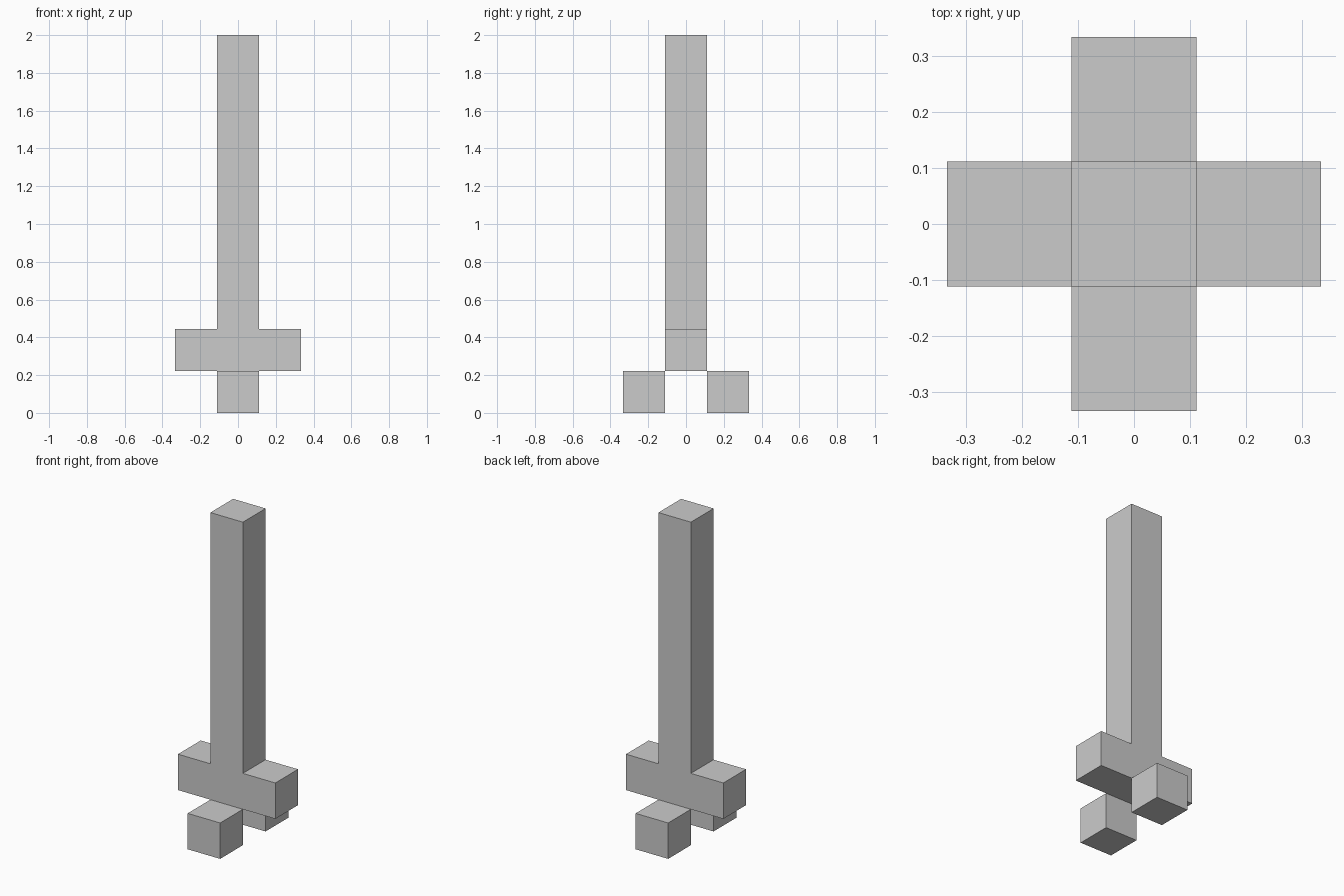
import bpy
import bmesh

if "Cube" in bpy.data.objects:
    bpy.data.objects.remove(bpy.data.objects["Cube"])

U = 2 / 9      # one block
H = U / 2


def extrude_profile(name, points, y0, y1):
    """Extrude an x-z outline from y0 to y1."""
    bm = bmesh.new()
    face = bm.faces.new([bm.verts.new((x, y0, z)) for x, z in points])
    res = bmesh.ops.extrude_face_region(bm, geom=[face])
    verts = [g for g in res["geom"] if isinstance(g, bmesh.types.BMVert)]
    bmesh.ops.translate(bm, verts=verts, vec=(0, y1 - y0, 0))
    bmesh.ops.recalc_face_normals(bm, faces=bm.faces)
    mesh = bpy.data.meshes.new(name)
    bm.to_mesh(mesh)
    bm.free()
    obj = bpy.data.objects.new(name, mesh)
    bpy.context.collection.objects.link(obj)
    return obj


# Tall post with crossbar, one inverted-T solid
half = [(3 * H, U), (3 * H, 2 * U), (H, 2 * U), (H, 2)]
outline = half + [(-x, z) for x, z in reversed(half)]
extrude_profile("post_and_crossbar", outline, -H, H)

# Front and back foot blocks, touching the crossbar along its lower edges
square = [(-H, 0), (H, 0), (H, U), (-H, U)]
for name, side in (("front_foot", -1), ("back_foot", 1)):
    extrude_profile(name, square, side * U - H, side * U + H)
